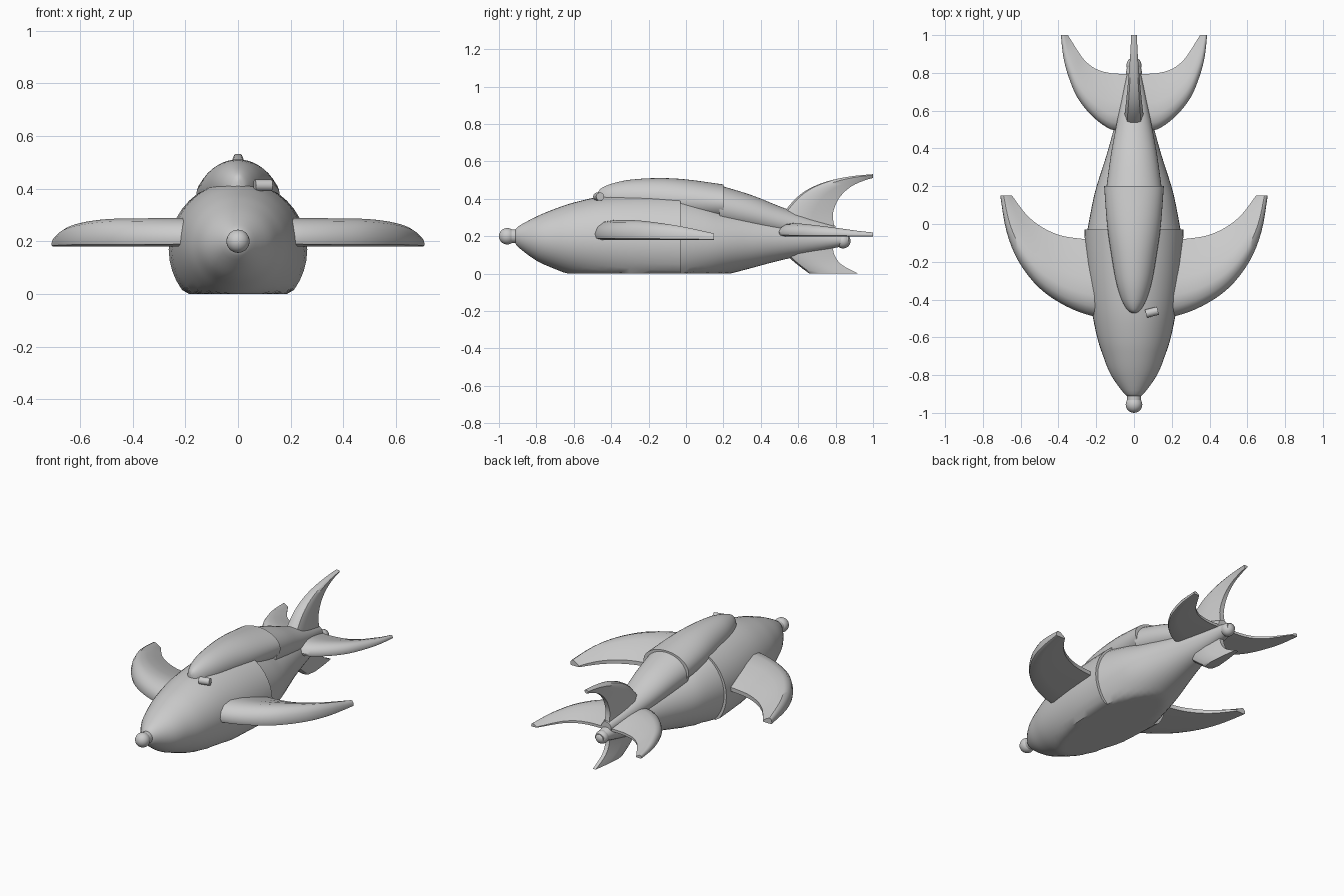
import bpy, bmesh, math
from mathutils import Vector

if "Cube" in bpy.data.objects:
    bpy.data.objects.remove(bpy.data.objects["Cube"])


def refine(rows, n=4):
    # smooth interpolation through the key stations
    out = []
    for i in range(len(rows) - 1):
        p = [Vector(rows[max(0, min(len(rows) - 1, i + k))]) for k in (-1, 0, 1, 2)]
        for j in range(n):
            t = j / n
            out.append(0.5 * (2 * p[1] + (p[2] - p[0]) * t
                       + (2 * p[0] - 5 * p[1] + 4 * p[2] - p[3]) * t * t
                       + (3 * p[1] - p[0] - 3 * p[2] + p[3]) * t ** 3))
    out.append(Vector(rows[-1]))
    return out


def smooth(ob, angle=40):
    bpy.ops.object.select_all(action='DESELECT')
    ob.select_set(True)
    bpy.context.view_layer.objects.active = ob
    bpy.ops.object.shade_smooth_by_angle(angle=math.radians(angle))


def loft(name, rings, mirror=False):
    bm = bmesh.new()
    vs = [[bm.verts.new(p) for p in r] for r in rings]
    n = len(vs[0])
    for a, b in zip(vs, vs[1:]):
        for i in range(n):
            bm.faces.new((a[i], a[(i + 1) % n], b[(i + 1) % n], b[i]))
    bm.faces.new(vs[0])
    bm.faces.new(vs[-1])
    bmesh.ops.recalc_face_normals(bm, faces=bm.faces)
    me = bpy.data.meshes.new(name)
    bm.to_mesh(me)
    bm.free()
    ob = bpy.data.objects.new(name, me)
    bpy.context.collection.objects.link(ob)
    smooth(ob)
    if mirror:
        ob.modifiers.new("mirror", 'MIRROR')
    return ob


def hull(name, rows, floor=0.0, segs=40):
    # rows: y, half width, top z, bottom z; clipped flat at the floor
    rings = []
    for y, w, t, b in refine(rows):
        ring = []
        for i in range(segs):
            a = 2 * math.pi * i / segs
            z = (t + b) / 2 + (t - b) / 2 * math.sin(a)
            x = w * math.cos(a)
            if z < floor:
                # keep the flat belly inside the round section
                s = max(-1, min(1, (floor - (t + b) / 2) / ((t - b) / 2)))
                x = w * math.sqrt(1 - s * s) * math.cos(a) / max(1e-4, math.sqrt(1 - s * s))
                lim = w * math.sqrt(1 - s * s)
                x, z = max(-lim, min(lim, x)), floor
            ring.append((x, y, z))
        rings.append(ring)
    return loft(name, rings)


def fin(name, stations, section, place, mirror=False):
    # stations: span and y of leading edge, span and y of trailing edge, thickness
    rings = []
    for al, yl, at, yt, h in refine(stations):
        rings.append([place(al + (at - al) * c, yl + (yt - yl) * c, h * k) for c, k in section])
    return loft(name, rings, mirror)


# fuselage: front shell and tapered tail
hull("front_fuselage", [(-.915, .02, .22, .18), (-.9, .05, .25, .145), (-.8, .122, .305, .07),
     (-.7, .163, .347, .025), (-.6, .195, .38, -.012), (-.45, .225, .413, -.05),
     (-.25, .25, .428, -.08), (-.03, .263, .43, -.092)])
hull("rear_fuselage", [(-.05, .25, .425, -.082), (.1, .222, .385, -.04), (.2, .198, .352, -.01),
     (.35, .15, .32, .03), (.5, .108, .29, .07), (.7, .062, .245, .115), (.87, .03, .205, .155)])

# canopy and the fairing behind it
hull("canopy", [(-.472, .008, .43, .37), (-.455, .035, .455, .35), (-.4, .066, .48, .33),
     (-.3, .096, .502, .31), (-.15, .122, .511, .29), (0, .143, .504, .28), (.2, .158, .477, .28)])
hull("canopy_fairing", [(.18, .148, .472, .24), (.35, .125, .42, .22), (.5, .098, .36, .2),
     (.65, .068, .305, .19), (.8, .035, .255, .18)])

# swept crescent wings and tailplanes
airfoil = [(0, .3), (.04, .65), (.13, .9), (.28, 1), (.5, .85), (.75, .58), (1, .25),
           (1, .02), (.7, 0), (.35, 0), (.1, 0), (.02, .08)]
fin("wings", [(.1, -.49, .1, -.09, .108), (.215, -.488, .26, -.08, .108), (.36, -.435, .39, -.06, .107),
    (.5, -.34, .49, -.015, .104), (.61, -.2, .56, .04, .09), (.675, -.04, .61, .1, .068),
    (.708, .15, .645, .15, .035)], airfoil, lambda a, y, t: (a, y, .18 + t), True)
fin("tailplanes", [(.03, .5, .03, .795, .072), (.12, .5, .12, .798, .07), (.22, .57, .2, .82, .065),
    (.3, .67, .26, .865, .055), (.35, .79, .3, .92, .042), (.375, .89, .325, .96, .03),
    (.387, 1.0, .35, 1.0, .02)], airfoil, lambda a, y, t: (a, y, .2 + t), True)

# upright tail fin and lower fin
lens = [(0, .35), (.05, .75), (.25, 1), (.6, .75), (1, .3)]
lens += [(c, -k) for c, k in reversed(lens)]
upright = lambda a, y, t: (t, y, a)
fin("top_fin", [(.22, .45, .22, .8, .055), (.31, .51, .31, .785, .05), (.4, .585, .38, .805, .043),
    (.455, .66, .43, .84, .036), (.495, .76, .47, .89, .028), (.52, .88, .497, .95, .02),
    (.532, 1.0, .512, 1.0, .015)], lens, upright)
fin("bottom_fin", [(.18, .5, .18, .785, .048), (.1, .54, .11, .79, .045), (.045, .6, .05, .83, .04),
    (0, .66, 0, .92, .033)], lens, upright)


def ball(name, loc, r):
    bpy.ops.mesh.primitive_uv_sphere_add(segments=24, ring_count=14, radius=r, location=loc)
    bpy.context.object.name = name
    smooth(bpy.context.object)


def tube(name, loc, r, depth, rot):
    bpy.ops.mesh.primitive_cylinder_add(vertices=24, radius=r, depth=depth, location=loc, rotation=rot)
    bpy.context.object.name = name
    smooth(bpy.context.object)


# nose ball on its neck, tail ball, and small sighting lamp
ball("nose_ball", (0, -.956, .2), .044)
tube("nose_neck", (0, -.91, .2), .037, .05, (math.pi / 2, 0, 0))
ball("tail_ball", (0, .84, .175), .04)
tube("lamp", (.095, -.467, .412), .022, .065, (0, math.pi / 2, .25))
